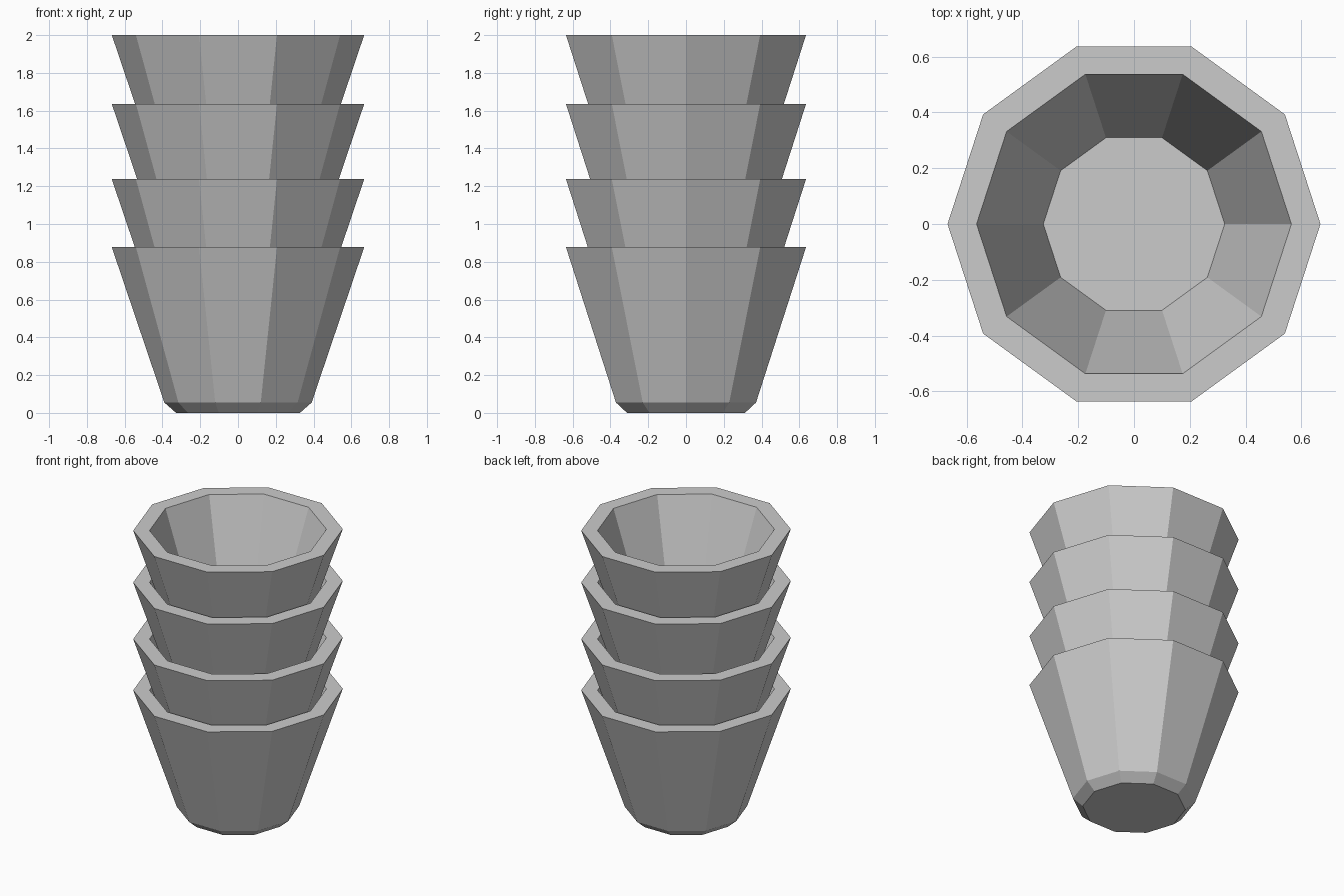
import bpy, bmesh
from math import cos, sin, tau

if "Cube" in bpy.data.objects:
    bpy.data.objects.remove(bpy.data.objects["Cube"])

SIDES = 10
# (radius, height) from underside centre outward, over the rim, down to the inner floor
PROFILE = [(0.328, 0.0), (0.39, 0.055), (0.668, 0.877), (0.564, 0.877), (0.325, 0.165)]


def make_cup(name, z):
    bm = bmesh.new()
    rings = [[bm.verts.new((r * cos(tau * i / SIDES), r * sin(tau * i / SIDES), h))
              for i in range(SIDES)] for r, h in PROFILE]
    # Walls, rim and foot bevel
    for a, b in zip(rings, rings[1:]):
        for i in range(SIDES):
            j = (i + 1) % SIDES
            bm.faces.new((a[i], a[j], b[j], b[i]))
    # Underside and inner floor
    bm.faces.new(rings[0][::-1])
    bm.faces.new(rings[-1])
    bmesh.ops.recalc_face_normals(bm, faces=bm.faces[:])
    mesh = bpy.data.meshes.new(name)
    bm.to_mesh(mesh)
    bm.free()
    cup = bpy.data.objects.new(name, mesh)
    cup.location.z = z
    bpy.context.collection.objects.link(cup)


# Four nested cups, slightly uneven spacing
for n, z in enumerate((0.0, 0.36, 0.758, 1.123), 1):
    make_cup(f"cup_{n}", z)
